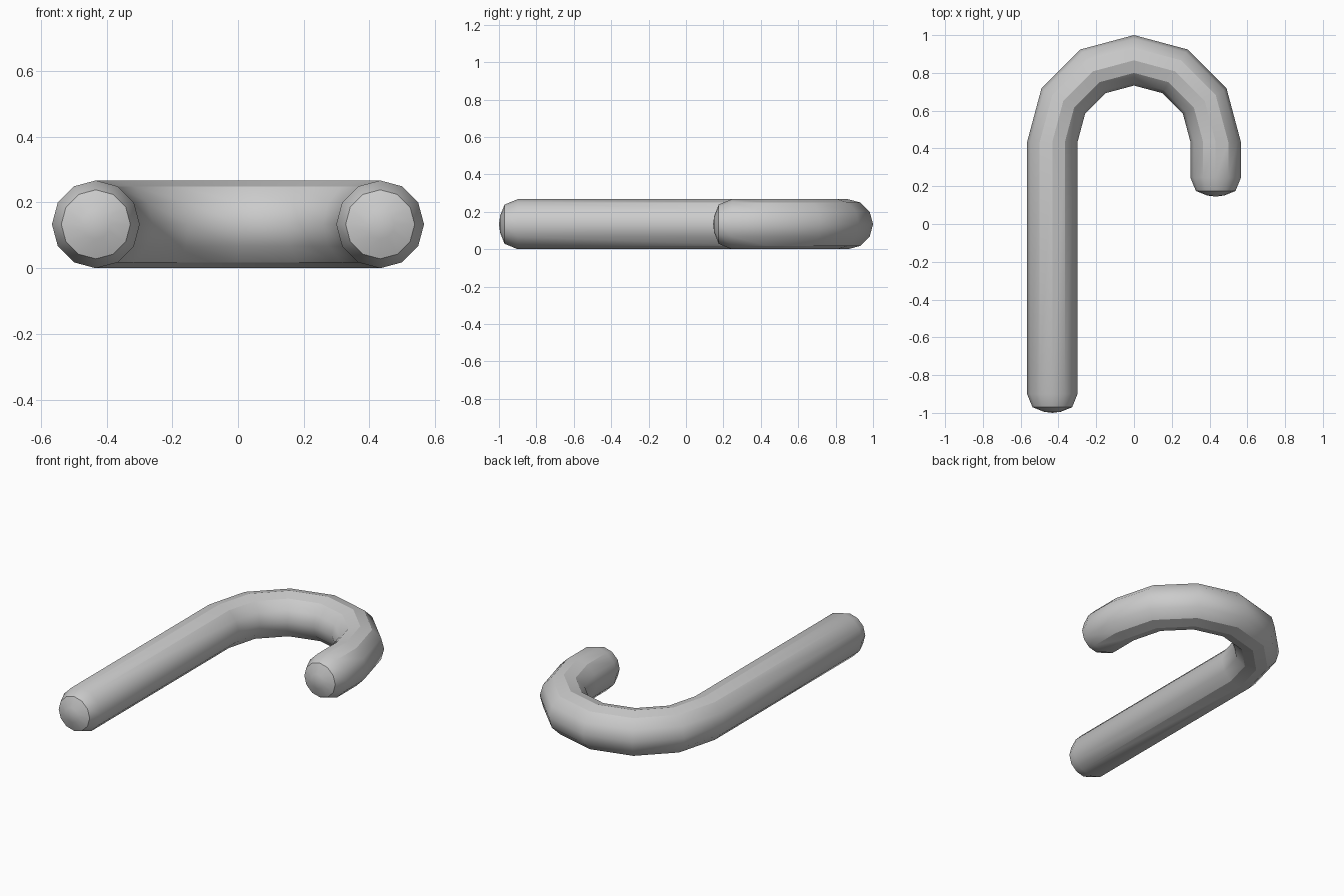
import bpy, bmesh
from math import sin, cos, pi, radians

cube = bpy.data.objects.get("Cube")
if cube:
    bpy.data.objects.remove(cube, do_unlink=True)

SIDES, TUBE, BEND, BEND_Y = 12, 0.1335, 0.4325, 0.434
SHORT_TIP = 0.145

# Rounded end: distance back from the tip, ring radius
END = [(0.006, 0.045), (0.03, 0.105), (0.1, TUBE)]

# Stations along the cane: (bend angle, y shift, ring radius)
stations = [(pi, -1 + d - BEND_Y, r) for d, r in END]
stations += [(pi - i * pi / 6, 0, TUBE) for i in range(7)]
stations += [(0, SHORT_TIP + d - BEND_Y, r) for d, r in reversed(END)]

bm = bmesh.new()
rings = []
for angle, shift, radius in stations:
    ring = []
    for k in range(SIDES):
        t = 2 * pi * k / SIDES
        reach = BEND + radius * cos(t)
        ring.append(bm.verts.new((reach * cos(angle),
                                  BEND_Y + shift + reach * sin(angle),
                                  TUBE + radius * sin(t))))
    rings.append(ring)

# Tube walls
for a, b in zip(rings, rings[1:]):
    for k in range(SIDES):
        n = (k + 1) % SIDES
        bm.faces.new((a[k], a[n], b[n], b[k]))

# Pointed fans closing both ends
for ring, x, y in ((rings[0], -BEND, -1), (rings[-1], BEND, SHORT_TIP)):
    tip = bm.verts.new((x, y, TUBE))
    for k in range(SIDES):
        bm.faces.new((ring[k], ring[(k + 1) % SIDES], tip))

bmesh.ops.recalc_face_normals(bm, faces=bm.faces)
mesh = bpy.data.meshes.new("hooked_cane")
bm.to_mesh(mesh)
bm.free()
cane = bpy.data.objects.new("hooked_cane", mesh)
bpy.context.collection.objects.link(cane)

# Plain grey material
grey = bpy.data.materials.new("light_grey")
grey.use_nodes = True
colour = (0.6, 0.6, 0.6, 1)
grey.diffuse_color = colour
grey.node_tree.nodes["Principled BSDF"].inputs["Base Color"].default_value = colour
mesh.materials.append(grey)

# Crisp facets, softened ends
bpy.ops.object.select_all(action="DESELECT")
cane.select_set(True)
bpy.context.view_layer.objects.active = cane
bpy.ops.object.shade_smooth_by_angle(angle=radians(29.5))
